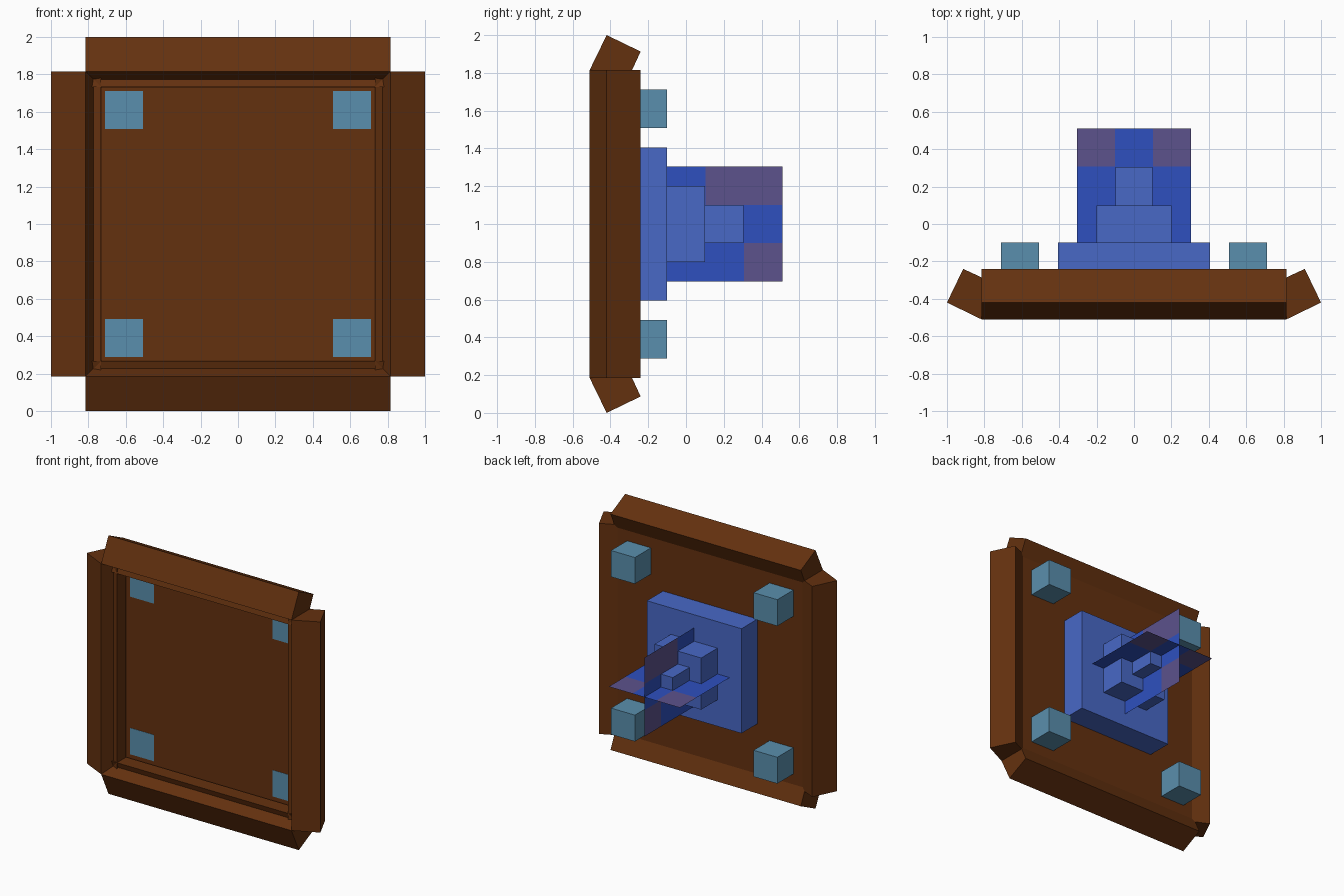
import bpy, bmesh, math
from mathutils import Matrix, Vector

old = bpy.data.objects.get("Cube")
if old:
    bpy.data.objects.remove(old, do_unlink=True)


def material(name, hex_code):
    m = bpy.data.materials.new(name)
    srgb = [int(hex_code[i:i + 2], 16) / 255 for i in (0, 2, 4)]
    lin = [((c + 0.055) / 1.055) ** 2.4 if c > 0.04045 else c / 12.92 for c in srgb]
    m.diffuse_color = (*lin, 1)
    m.use_nodes = True
    m.node_tree.nodes["Principled BSDF"].inputs["Base Color"].default_value = (*lin, 1)
    return m


BROWN = material("brown_wood", "64310f")
TEAL = material("pale_teal", "5a8fad")
BLUE = material("soft_blue", "4868c6")
DEEP = material("deep_blue", "2e50bf")
PURPLE = material("dusky_purple", "5c528c")
MID = 1.0      # height of the centre
PANEL_Y = -0.30


def finish(name, bm, *mats):
    mesh = bpy.data.meshes.new(name)
    bmesh.ops.recalc_face_normals(bm, faces=bm.faces)
    bm.to_mesh(mesh)
    bm.free()
    for m in mats:
        mesh.materials.append(m)
    ob = bpy.data.objects.new(name, mesh)
    bpy.context.collection.objects.link(ob)
    return ob


def box(name, lo, hi, mat):
    lo, hi = Vector(lo), Vector(hi)
    bm = bmesh.new()
    bmesh.ops.create_cube(bm, size=1)
    for v in bm.verts:
        v.co = (lo + hi) / 2 + v.co * (hi - lo)
    return finish(name, bm, mat)


def bar(name, profile, half, quarter):
    """Extrude a (y, outward) profile along x on top, then turn it about y."""
    bm = bmesh.new()
    face = bm.faces.new([bm.verts.new((-half, y, d)) for y, d in profile])
    ext = bmesh.ops.extrude_face_region(bm, geom=[face])
    new = [g for g in ext["geom"] if isinstance(g, bmesh.types.BMVert)]
    bmesh.ops.translate(bm, verts=new, vec=(2 * half, 0, 0))
    turn = Matrix.Translation((0, 0, MID)) @ Matrix.Rotation(quarter * math.pi / 2, 4, 'Y')
    bmesh.ops.transform(bm, matrix=turn, verts=bm.verts)
    return finish(name, bm, BROWN)


# Tilted square rails with an inner ridge on all four sides
rail = [(-0.51, 0.815), (-0.42, 1.0), (-0.24, 0.913), (-0.325, 0.73)]
ridge = [(-0.42, 0.775), (-0.435, 0.732), (-0.325, 0.73)]
for i, side in enumerate(("top", "left", "bottom", "right")):
    bar(side + "_rail", rail, 0.815, i)
    bar(side + "_ridge", ridge, 0.812, i)

# Thin back panel
box("panel", (-0.8, PANEL_Y, MID - 0.8), (0.8, PANEL_Y + 0.004, MID + 0.8), BROWN)

# Corner blocks, flush with the panel front
for sx, xn in ((-1, "right"), (1, "left")):
    for sz, zn in ((-1, "lower"), (1, "upper")):
        x, z = sx * 0.61, MID + sz * 0.61
        box(f"{zn}_{xn}_corner_block", (x - 0.102, PANEL_Y - 0.002, z - 0.102),
            (x + 0.102, -0.10, z + 0.102), TEAL)

# Stepped centre, each tier smaller than the last
for name, r, y0, y1 in (("base_tier", 0.405, PANEL_Y + 0.002, -0.10),
                        ("middle_tier", 0.2, -0.10, 0.10),
                        ("end_tier", 0.1, 0.10, 0.305)):
    box(name, (-r, y0, MID - r), (r, y1, MID + r), BLUE)


# Crossed fins with coloured corner squares
def fin(name, upright, is_purple):
    bm = bmesh.new()
    bmesh.ops.create_grid(bm, x_segments=3, y_segments=3, size=0.305)
    for f in bm.faces:
        c = f.calc_center_median()
        f.material_index = int(is_purple(c.x, c.y))
    spin = Matrix.Rotation(math.pi / 2, 4, 'Y') if upright else Matrix()
    if upright:
        spin = Matrix.Scale(-1, 4, (0, 0, 1)) @ spin
    bmesh.ops.transform(bm, matrix=Matrix.Translation((0, 0.205, MID)) @ spin, verts=bm.verts)
    return finish(name, bm, DEEP, PURPLE)


fin("flat_fin", False, lambda a, y: y > 0.1 and abs(a) > 0.1)
fin("upright_fin", True, lambda a, y: (a > 0.1 and y > -0.1) or (a < -0.1 and y > 0.1))
